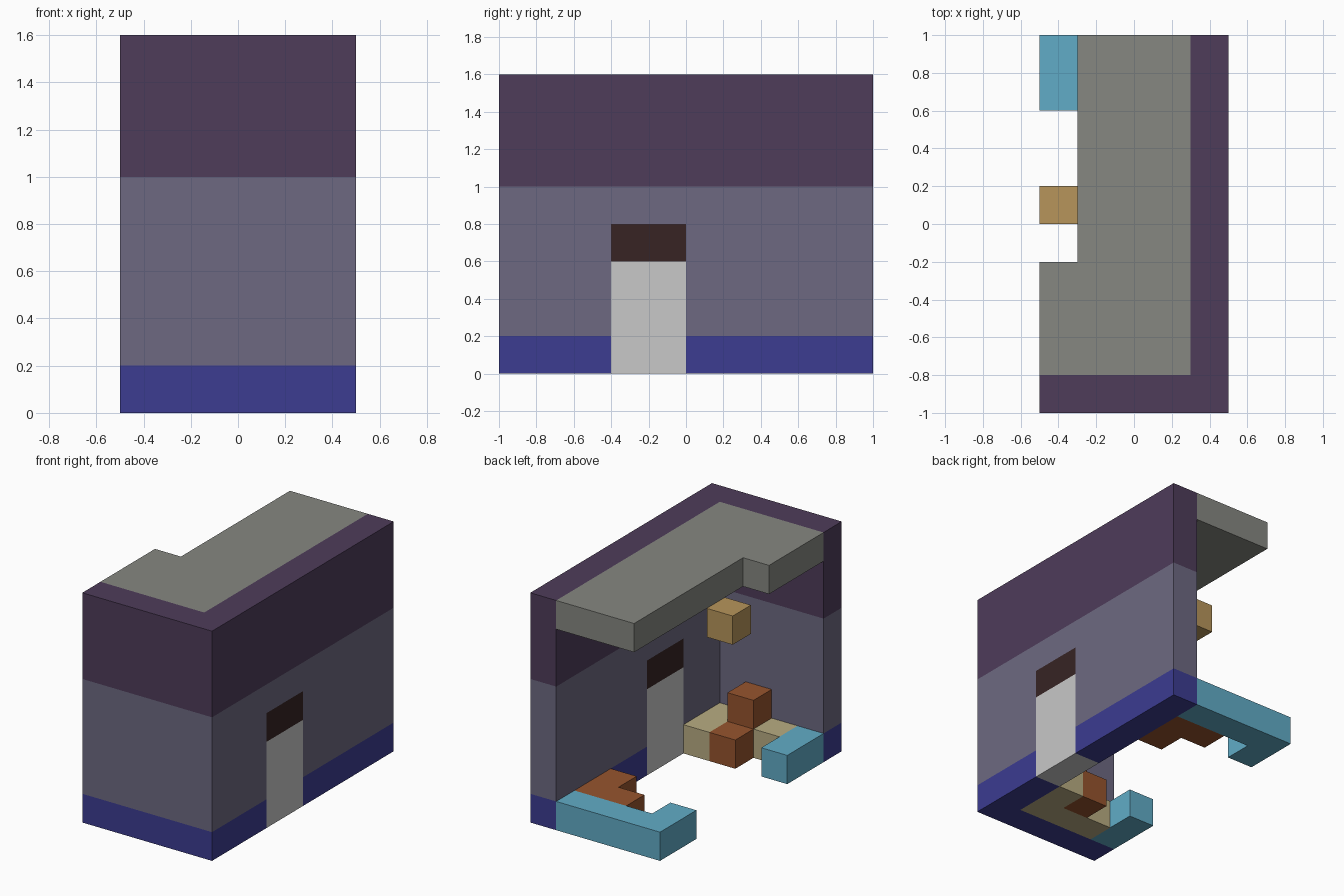
import bpy
import bmesh
from mathutils import Vector

if "Cube" in bpy.data.objects:
    bpy.data.objects.remove(bpy.data.objects["Cube"], do_unlink=True)


def linear(c):
    c /= 255
    return c / 12.92 if c <= 0.04045 else ((c + 0.055) / 1.055) ** 2.4


def material(name, hex_code):
    rgb = [linear(c) for c in bytes.fromhex(hex_code)]
    m = bpy.data.materials.new(name)
    m.use_nodes = True
    m.diffuse_color = (*rgb, 1)
    m.node_tree.nodes["Principled BSDF"].inputs["Base Color"].default_value = (*rgb, 1)
    return m


BLUE = material("base blue", "3c3c91")
SLATE = material("wall slate", "6d6981")
PURPLE = material("upper purple", "4e3c5a")
LIGHT = material("door light grey", "c8c8c8")
DARK = material("lintel dark brown", "372424")
ROOF = material("roof grey", "868781")
CYAN = material("ledge cyan", "61acc7")
TAN = material("lamp tan", "b7955b")
BROWN = material("wood brown", "96542e")
KHAKI = material("bench khaki", "b8ac82")


def prism(name, outline, z0, z1, mats, cuts=(), rule=None):
    """Extrude a plan outline upward, optionally slice it and colour the faces by a rule."""
    bm = bmesh.new()
    base = bm.faces.new([bm.verts.new((x, y, z0)) for x, y in outline])
    top = bmesh.ops.extrude_face_region(bm, geom=[base], use_keep_orig=True)["geom"]
    bmesh.ops.translate(bm, vec=(0, 0, z1 - z0),
                        verts=[v for v in top if isinstance(v, bmesh.types.BMVert)])
    for axis, d in cuts:
        normal = Vector((axis == "x", axis == "y", axis == "z"))
        bmesh.ops.bisect_plane(bm, geom=bm.verts[:] + bm.edges[:] + bm.faces[:],
                               plane_co=normal * d, plane_no=normal)
    bmesh.ops.recalc_face_normals(bm, faces=bm.faces[:])
    if rule:
        for f in bm.faces:
            f.material_index = rule(f.calc_center_median())
    mesh = bpy.data.meshes.new(name)
    bm.to_mesh(mesh)
    bm.free()
    for m in mats:
        mesh.materials.append(m)
    obj = bpy.data.objects.new(name, mesh)
    bpy.context.collection.objects.link(obj)
    return obj


def rect(x0, x1, y0, y1):
    return [(x0, y0), (x1, y0), (x1, y1), (x0, y1)]


# Corner walls with colour bands and a flush door
def wall_colour(c):
    if c.x > 0.29 and -0.4 < c.y < 0 and c.z < 0.8:
        return 4 if c.z > 0.6 else 3
    return 0 if c.z < 0.2 else 1 if c.z < 1 else 2


prism("corner_walls",
      [(-0.5, -1), (0.5, -1), (0.5, 1), (0.3, 1), (0.3, -0.8), (-0.5, -0.8)],
      0, 1.6, [BLUE, SLATE, PURPLE, LIGHT, DARK],
      [("z", 0.2), ("z", 0.6), ("z", 0.8), ("z", 1), ("y", -0.4), ("y", 0), ("x", 0.3)],
      wall_colour)

# Roof slab with a stepped open side
prism("roof", [(-0.5, -0.8), (0.3, -0.8), (0.3, 1), (-0.3, 1), (-0.3, -0.2), (-0.5, -0.2)],
      1.4, 1.6, [ROOF])

# Hanging lamp
prism("lamp", rect(-0.5, -0.3, 0, 0.2), 1.2, 1.4, [TAN])

# Furniture in the front corner
prism("corner_bench", [(-0.3, -0.8), (0.3, -0.8), (0.3, -0.4), (0.1, -0.4),
                       (0.1, -0.6), (-0.3, -0.6)], 0, 0.2, [KHAKI])
prism("bench_stool", rect(-0.1, 0.1, -0.6, -0.4), 0, 0.2, [BROWN])
prism("bench_block", rect(-0.1, 0.1, -0.8, -0.6), 0.2, 0.4, [BROWN])
prism("front_ledge", rect(-0.5, -0.3, -0.8, -0.4), 0, 0.2, [CYAN])

# Furniture along the back edge
prism("back_ledge", [(0.3, 1), (-0.5, 1), (-0.5, 0.6), (-0.3, 0.6), (-0.3, 0.8), (0.3, 0.8)],
      0, 0.2, [CYAN])
prism("back_seat", [(0.3, 0.8), (-0.1, 0.8), (-0.1, 0.6), (0.1, 0.6), (0.1, 0.4), (0.3, 0.4)],
      0, 0.2, [BROWN])
